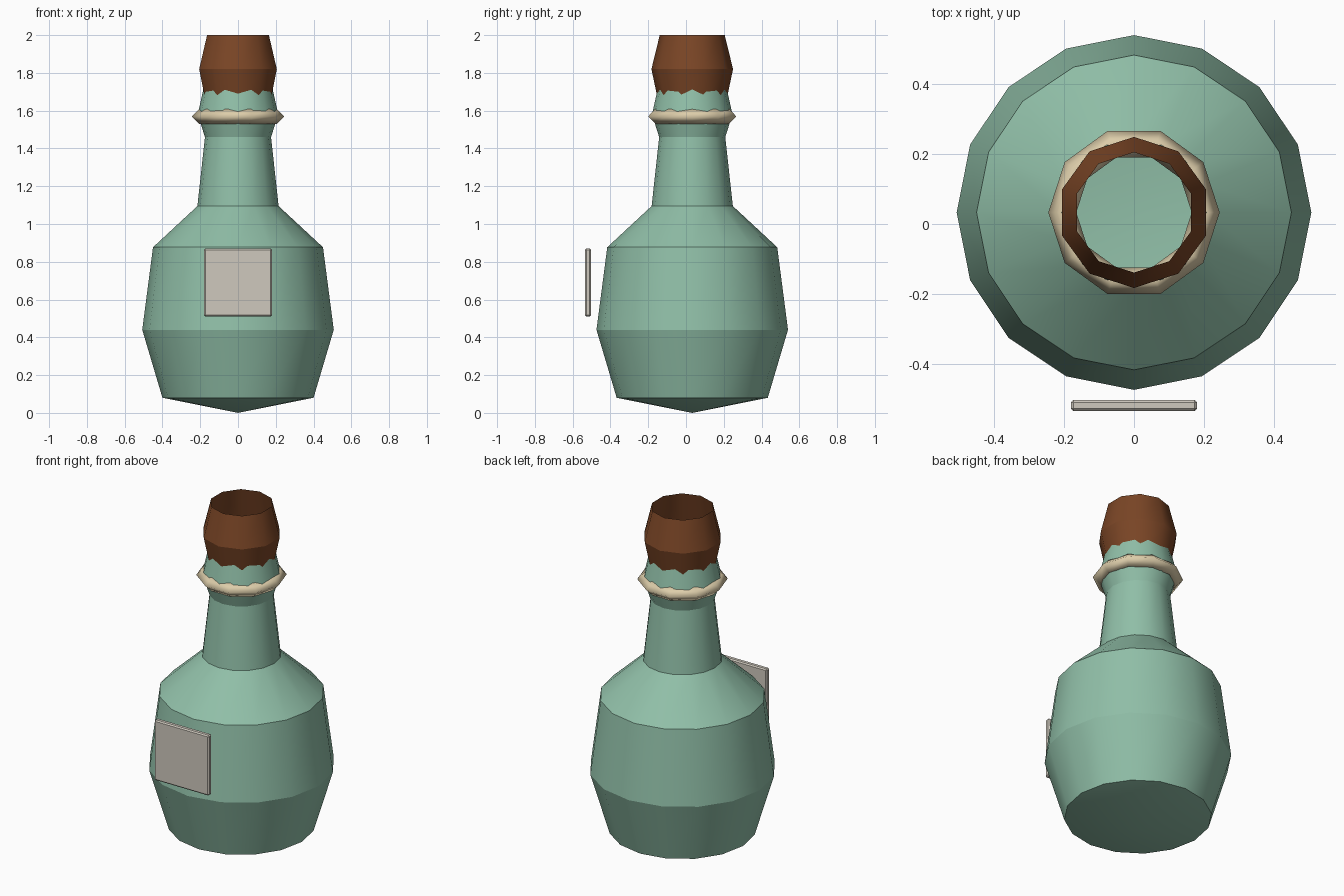
import bpy, bmesh, math

if "Cube" in bpy.data.objects:
    bpy.data.objects.remove(bpy.data.objects["Cube"])

AXIS_Y = 0.033


def material(name, rgb):
    m = bpy.data.materials.new(name)
    m.use_nodes = True
    m.diffuse_color = (*rgb, 1)
    m.node_tree.nodes["Principled BSDF"].inputs["Base Color"].default_value = (*rgb, 1)
    return m


def add_object(name, bm, mat):
    mesh = bpy.data.meshes.new(name)
    bm.to_mesh(mesh)
    bm.free()
    mesh.materials.append(mat)
    obj = bpy.data.objects.new(name, mesh)
    bpy.context.collection.objects.link(obj)
    return obj


def lathe(name, profile, sides, mat, start=0.0, closed=False):
    """Turn (radius, height) points, listed bottom to top on the outside, around the bottle axis."""
    bm = bmesh.new()
    rings = []
    for r, z in profile:
        if r == 0:
            rings.append([bm.verts.new((0, AXIS_Y, z))] * sides)
            continue
        angles = [start + math.tau * i / sides for i in range(sides)]
        rings.append([bm.verts.new((r * math.cos(a), AXIS_Y + r * math.sin(a), z)) for a in angles])
    pairs = list(zip(rings, rings[1:]))
    if closed:
        pairs.append((rings[-1], rings[0]))
    for low, high in pairs:
        for i in range(sides):
            j = (i + 1) % sides
            corners = dict.fromkeys((low[i], low[j], high[j], high[i]))
            bm.faces.new(list(corners)).smooth = True
    # Crisp horizontal edges between the bands, smooth around the axis
    if not closed:
        for e in bm.edges:
            e.smooth = abs(e.verts[0].co.z - e.verts[1].co.z) > 1e-5
    return add_object(name, bm, mat)


glass = material("green glass", (0.28, 0.52, 0.39))
cork_brown = material("cork brown", (0.195, 0.06, 0.019))
cream = material("cream", (0.72, 0.61, 0.40))
paper = material("label grey", (0.62, 0.58, 0.51))

# Bottle with open mouth
lathe("bottle", [(0, 0), (0.40, 0.08), (0.507, 0.44), (0.45, 0.877), (0.215, 1.095),
                 (0.175, 1.46), (0.213, 1.58), (0.182, 1.72)], 16, glass)

# Hollow barrel-shaped stopper
lathe("cork", [(0.178, 1.64), (0.216, 1.82), (0.172, 2.0)], 10, cork_brown, math.pi / 2)

# Diamond-section collar
R, T, Z = 0.205, 0.04, 1.57
lathe("neck_ring", [(R, Z - T), (R + T, Z), (R, Z + T), (R - T, Z)], 10, cream, closed=True)

# Label plate standing in front of the body
bm = bmesh.new()
bmesh.ops.create_cube(bm, size=1)
for v in bm.verts:
    v.co = (v.co.x * 0.36, v.co.y * 0.032 - 0.519, v.co.z * 0.36 + 0.69)
label = add_object("label", bm, paper)
bevel = label.modifiers.new("soft edges", "BEVEL")
bevel.width = 0.007
bevel.segments = 1
